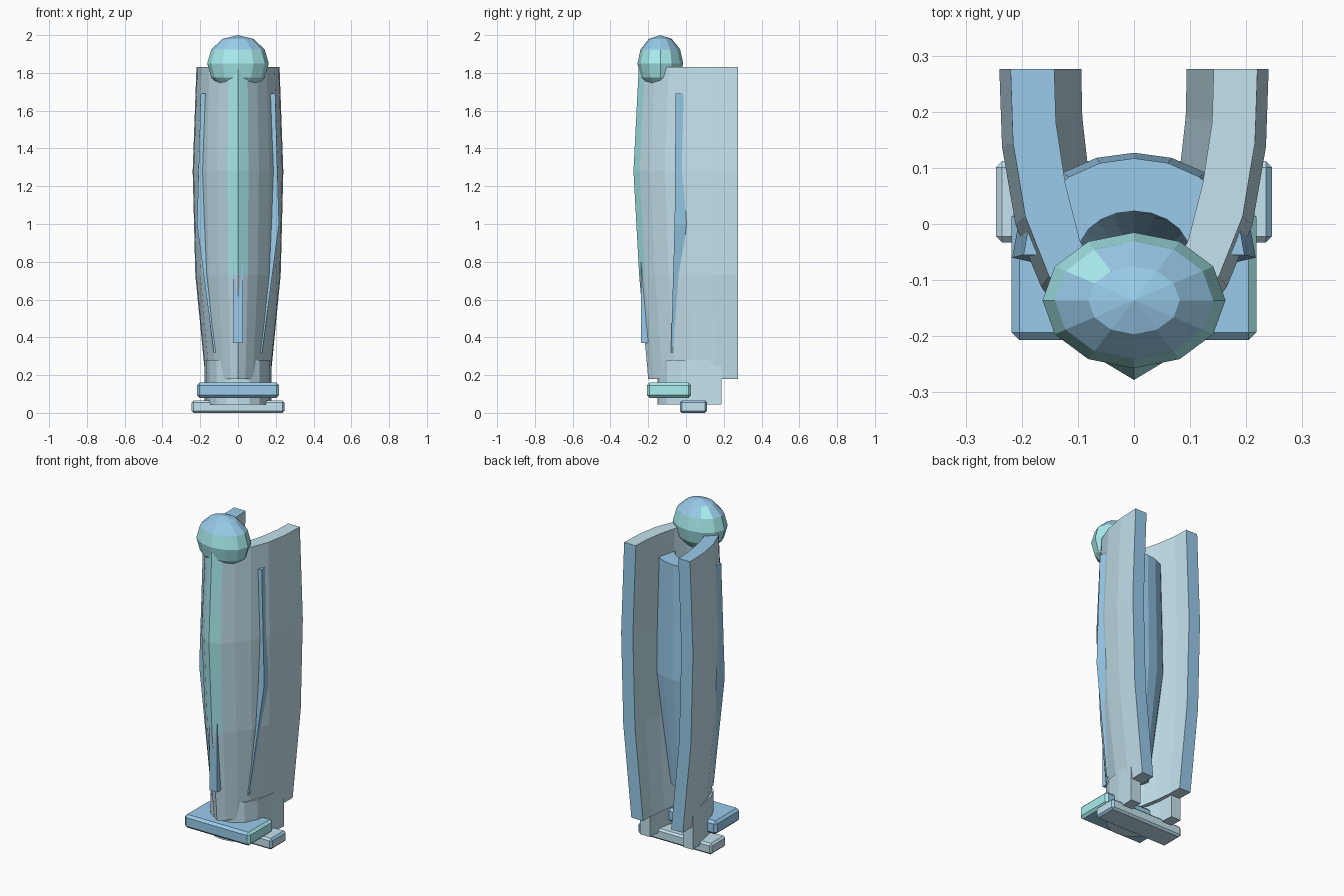
import bpy, bmesh, math
from mathutils import Matrix

if "Cube" in bpy.data.objects:
    bpy.data.objects.remove(bpy.data.objects["Cube"])

COLORS = {"pale": (0.55, 0.76, 0.85, 1), "blue": (0.32, 0.60, 0.83, 1), "teal": (0.40, 0.85, 0.87, 1)}
MATS = []
for n, c in COLORS.items():
    m = bpy.data.materials.new(n)
    m.diffuse_color = c
    m.use_nodes = True
    m.node_tree.nodes["Principled BSDF"].inputs["Base Color"].default_value = m.diffuse_color
    MATS.append(m)
PALE, BLUE, TEAL = 0, 1, 2


def finish(name, bm, base, paint=None):
    bmesh.ops.recalc_face_normals(bm, faces=bm.faces[:])
    for f in bm.faces:
        f.material_index = base
        if paint:
            f.material_index = paint(f.calc_center_median(), f.normal, base)
    me = bpy.data.meshes.new(name)
    bm.to_mesh(me)
    bm.free()
    for m in MATS:
        me.materials.append(m)
    ob = bpy.data.objects.new(name, me)
    bpy.context.collection.objects.link(ob)
    return ob


def mirrored(half):
    """Half outline starting at x = 0 -> full outline from -x to +x."""
    return [(-x, y) for x, y in reversed(half[1:])] + half


def channel(name, rings, base, paint=None):
    """Loft an open, thick-walled channel from (z, outer half, inner half) rings."""
    bm = bmesh.new()
    rows = []
    for z, outer, inner in rings:
        rows.append([[bm.verts.new((x, y, z)) for x, y in mirrored(h)] for h in (outer, inner)])
    for (o0, i0), (o1, i1) in zip(rows, rows[1:]):
        for k in range(len(o0) - 1):
            bm.faces.new((o0[k], o0[k + 1], o1[k + 1], o1[k]))
            bm.faces.new((i0[k], i1[k], i1[k + 1], i0[k + 1]))
        for k in (0, -1):
            bm.faces.new((o0[k], i0[k], i1[k], o1[k]))
    for o, i in (rows[0], rows[-1]):
        for k in range(len(o) - 1):
            bm.faces.new((o[k], o[k + 1], i[k + 1], i[k]))
    return finish(name, bm, base, paint)


def block(name, x, y, z, base, bevel=0.0, paint=None):
    bm = bmesh.new()
    size = (x[1] - x[0], y[1] - y[0], z[1] - z[0])
    mid = (sum(x) / 2, sum(y) / 2, sum(z) / 2)
    bmesh.ops.create_cube(bm, size=1, matrix=Matrix.Translation(mid) @ Matrix.Diagonal((*size, 1)))
    if bevel:
        bmesh.ops.bevel(bm, geom=bm.edges[:], offset=bevel, segments=1, affect='EDGES')
    return finish(name, bm, base, paint)


# Outer shell: U-shaped, open at the back, bulging in the middle
OUT = [(0, 0), (.23, .06), (.46, .16), (.69, .30), (.88, .50), (.98, .75), (1, 1)]
INN = [(0, .17), (.22, .21), (.44, .29), (.68, .42), (.86, .61), (.98, .82), (1, 1)]


def shell_ring(z, half_w, front, rear=.276, wall=.078):
    d = rear - front
    return (z, [(x * half_w, front + t * d) for x, t in OUT],
            [(x * (half_w - wall), front + t * d) for x, t in INN])


def shell_paint(c, n, base):
    if n.y > .9 and c.y > .26:
        return BLUE
    if n.z > .9 and c.x < 0:
        return BLUE
    if n.y < -.4 and abs(c.x) < .05 and c.z > .73 and c.y < -.2:
        return TEAL
    return base


channel("outer_shell", [shell_ring(.18, .172, -.20), shell_ring(.73, .226, -.248),
                        shell_ring(1.28, .24, -.278), shell_ring(1.83, .22, -.25)], PALE, shell_paint)


# Inner core: half ring whose front edges poke through the shell sides
def arc(rx, ry, y0, n=5):
    return [(rx * math.sin(math.pi / 2 * k / n), y0 + ry * math.cos(math.pi / 2 * k / n)) for k in range(n + 1)]


channel("inner_core", [(.32, arc(.128, .14, -.08), arc(.06, .06, -.08)),
                       (1.0, arc(.217, .187, -.06), arc(.11, .075, -.06)),
                       (1.69, arc(.197, .172, -.055), arc(.10, .078, -.055))], BLUE)

# Ankle cuff under the shell
cuff_out = [(0, -.15), (.06, -.14), (.115, -.10), (.15, -.03), (.17, .07), (.177, .187)]
cuff_in = [(0, -.08), (.035, -.075), (.065, -.045), (.09, .01), (.105, .09), (.11, .187)]
channel("ankle_cuff", [(.045, cuff_out, cuff_in), (.28, cuff_out, cuff_in)], PALE)

# Top ball
bm = bmesh.new()
bmesh.ops.create_uvsphere(bm, u_segments=12, v_segments=6, radius=1, matrix=Matrix.Translation(
    (0, -.136, 1.85)) @ Matrix.Diagonal((.163, .121, .15, 1)))


def ball_paint(c, n, base):
    accent = -.11 < c.x < -.05 and c.y > -.1
    return BLUE if c.z > 1.925 and not (accent and c.z < 1.965) else base


finish("top_ball", bm, TEAL, ball_paint)

# Front rib and foot plates
block("front_rib", (-.026, .026), (-.237, -.17), (.37, .80), BLUE)
block("toe_plate", (-.218, .218), (-.207, .027), (.08, .16), BLUE, .014,
      lambda c, n, b: TEAL if n.x > .5 else b)
block("heel_plate", (-.246, .246), (-.033, .112), (0, .066), PALE, .011,
      lambda c, n, b: BLUE if .5 < n.x < .9 else b)
